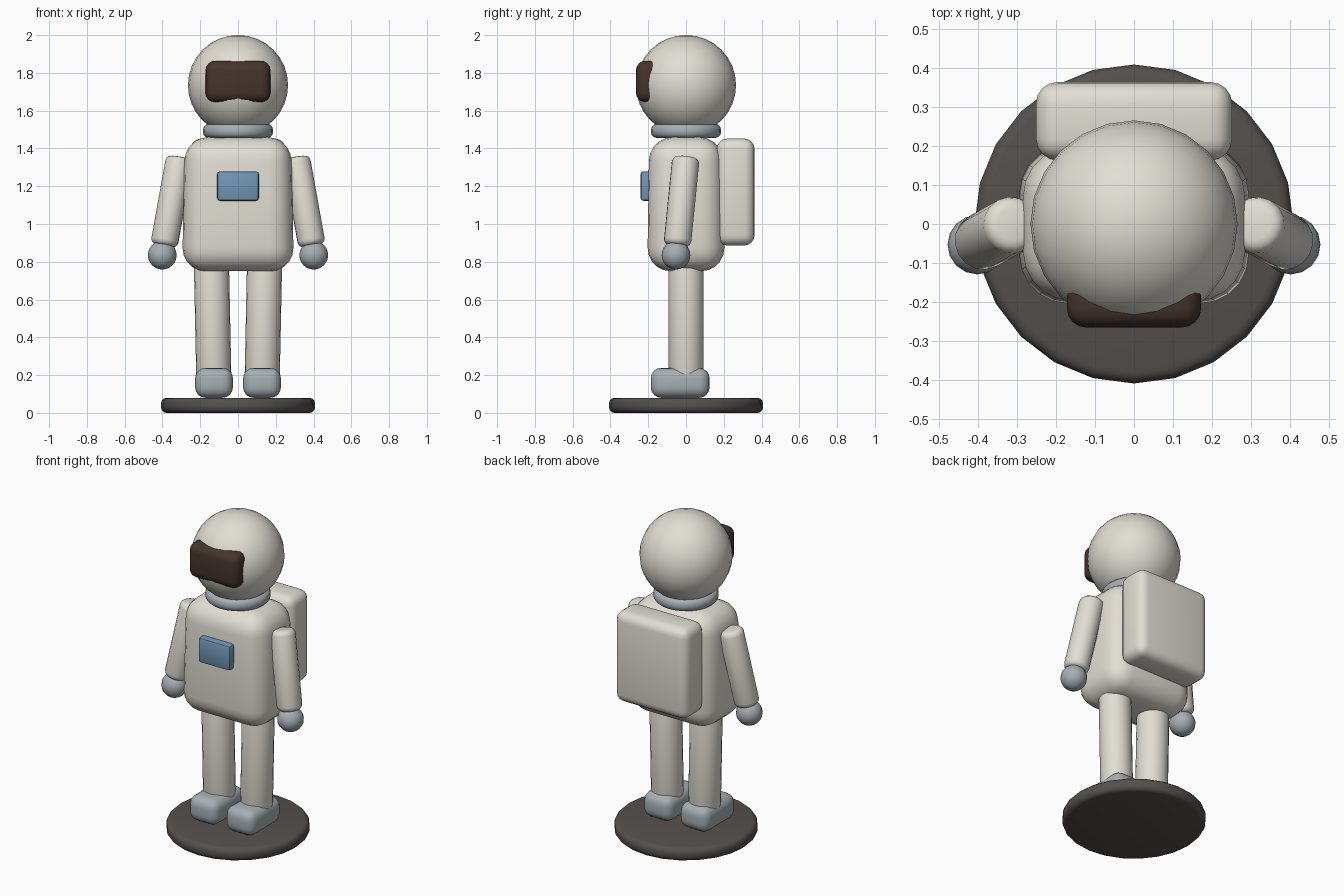
import bpy, math
from mathutils import Vector

if "Cube" in bpy.data.objects:
    bpy.data.objects.remove(bpy.data.objects["Cube"])

def material(name, rgb):
    m = bpy.data.materials.new(name)
    m.diffuse_color = (*rgb, 1)
    m.use_nodes = True
    m.node_tree.nodes["Principled BSDF"].inputs["Base Color"].default_value = m.diffuse_color
    return m

SUIT = material("suit_cream", (0.76, 0.73, 0.66))
TRIM = material("trim_grey", (0.38, 0.43, 0.46))
DARK = material("base_dark", (0.09, 0.08, 0.075))
GLASS = material("visor_brown", (0.06, 0.034, 0.025))
BLUE = material("panel_blue", (0.17, 0.31, 0.47))

def finish(name, mat, bevel=0, segments=4):
    ob = bpy.context.object
    ob.name = name
    ob.data.materials.append(mat)
    if bevel:
        b = ob.modifiers.new("Bevel", 'BEVEL')
        b.width, b.segments = bevel, segments
        b.limit_method, b.angle_limit = 'ANGLE', math.radians(50)
        bpy.ops.object.modifier_apply(modifier=b.name)
    bpy.ops.object.shade_smooth_by_angle(angle=math.radians(40))
    return ob

def box(name, lo, hi, mat, bevel, segments=4, taper=1.0):
    lo, hi = Vector(lo), Vector(hi)
    bpy.ops.mesh.primitive_cube_add(size=1, location=(lo + hi) / 2)
    me = bpy.context.object.data
    for v in me.vertices:
        k = taper if v.co.z > 0 else 1.0
        size = hi - lo
        v.co = (v.co.x * size.x * k, v.co.y * size.y * k, v.co.z * size.z)
    return finish(name, mat, bevel, segments)

def rod(name, a, b, r, mat, bevel, sides=24, segments=3):
    a, b = Vector(a), Vector(b)
    bpy.ops.mesh.primitive_cylinder_add(vertices=sides, radius=r, depth=(b - a).length,
                                        location=(a + b) / 2)
    if abs(a.x - b.x) > 1e-6:
        bpy.context.object.rotation_euler = (b - a).to_track_quat('Z', 'Y').to_euler()
    return finish(name, mat, bevel, segments)

def ball(name, c, r, mat, seg, rings):
    bpy.ops.mesh.primitive_uv_sphere_add(segments=seg, ring_count=rings, radius=r, location=c)
    return finish(name, mat)

# Display base
rod("base", (0, 0, 0), (0, 0, 0.08), 0.408, DARK, 0.03)

# Body, chest panel and backpack
box("torso", (-0.296, -0.205, 0.75), (0.296, 0.205, 1.46), SUIT, 0.125, 5, 0.95)
box("chest_panel", (-0.11, -0.24, 1.123), (0.11, -0.17, 1.279), BLUE, 0.014, 2)
box("backpack", (-0.251, 0.163, 0.886), (0.251, 0.363, 1.452), SUIT, 0.055)

# Neck ring, helmet and visor
rod("neck_ring", (0, 0, 1.456), (0, 0, 1.529), 0.186, TRIM, 0.03)
ball("helmet", (0, 0, 1.735), 0.265, SUIT, 24, 16)
box("visor", (-0.172, -0.265, 1.645), (0.172, -0.125, 1.864), GLASS, 0.05)

# Limbs on both sides
for side, s in (("left", 1), ("right", -1)):
    rod(side + "_arm", (s * 0.308, 0, 1.353), (s * 0.392, -0.047, 0.885), 0.073, SUIT, 0.03, 16)
    ball(side + "_hand", (s * 0.401, -0.053, 0.835), 0.076, TRIM, 16, 12)
    rod(side + "_leg", (s * 0.127, 0, 0.13), (s * 0.142, 0, 0.86), 0.093, SUIT, 0.02, 20)
    box(side + "_boot", (s * 0.127 - 0.1, -0.186, 0.08), (s * 0.127 + 0.1, 0.125, 0.238), TRIM, 0.055)
